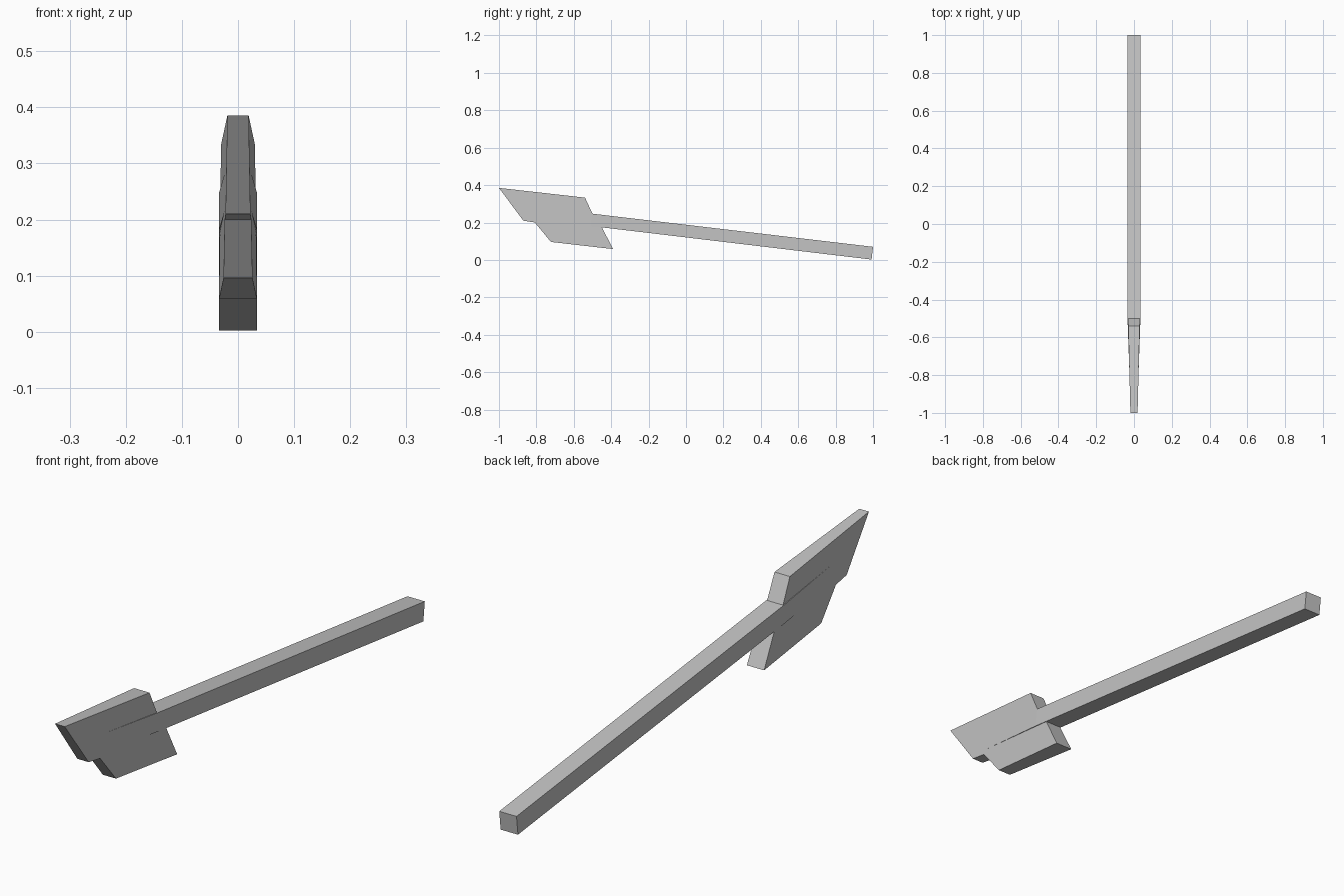
import bpy, bmesh

if "Cube" in bpy.data.objects:
    bpy.data.objects.remove(bpy.data.objects["Cube"])

grey = bpy.data.materials.new("plain grey")
grey.use_nodes = True
grey.diffuse_color = (0.55, 0.55, 0.55, 1)
grey.node_tree.nodes["Principled BSDF"].inputs["Base Color"].default_value = (0.55, 0.55, 0.55, 1)


def head_width(y):
    """Half thickness of the head, thin at the front."""
    return 0.019 + 0.0245 * (y + 1)


def shaft_width(y):
    """Half thickness of the shaft, with a tapered tip inside the head."""
    return 0.034 if y > -0.52 else 0.022


def slab(name, profile, width):
    """Side profile (y, z) closed across x with a varying thickness."""
    bm = bmesh.new()
    left, right = [[bm.verts.new((s * width(y), y, z)) for y, z in profile] for s in (1, -1)]
    bm.faces.new(left)
    bm.faces.new(right)
    for i in range(len(profile)):
        j = (i + 1) % len(profile)
        bm.faces.new((left[i], left[j], right[j], right[i]))
    bmesh.ops.recalc_face_normals(bm, faces=bm.faces)
    mesh = bpy.data.meshes.new(name)
    bm.to_mesh(mesh)
    bm.free()
    mesh.materials.append(grey)
    obj = bpy.data.objects.new(name, mesh)
    bpy.context.collection.objects.link(obj)


# Long square shaft, then its narrowing tip
slab("shaft", [(1, 0.07), (0.992, 0.002), (-0.508, 0.181), (-0.5, 0.247)], shaft_width)
slab("shaft_tip", [(-0.5, 0.247), (-0.508, 0.181), (-0.85, 0.222), (-0.85, 0.288)], shaft_width)

# Slanted head with a front notch and swept rear corners
slab("head", [(-1, 0.385), (-0.54, 0.333), (-0.5, 0.247), (-0.45, 0.175), (-0.39, 0.058),
              (-0.722, 0.096), (-0.808, 0.2), (-0.87, 0.21)], head_width)
